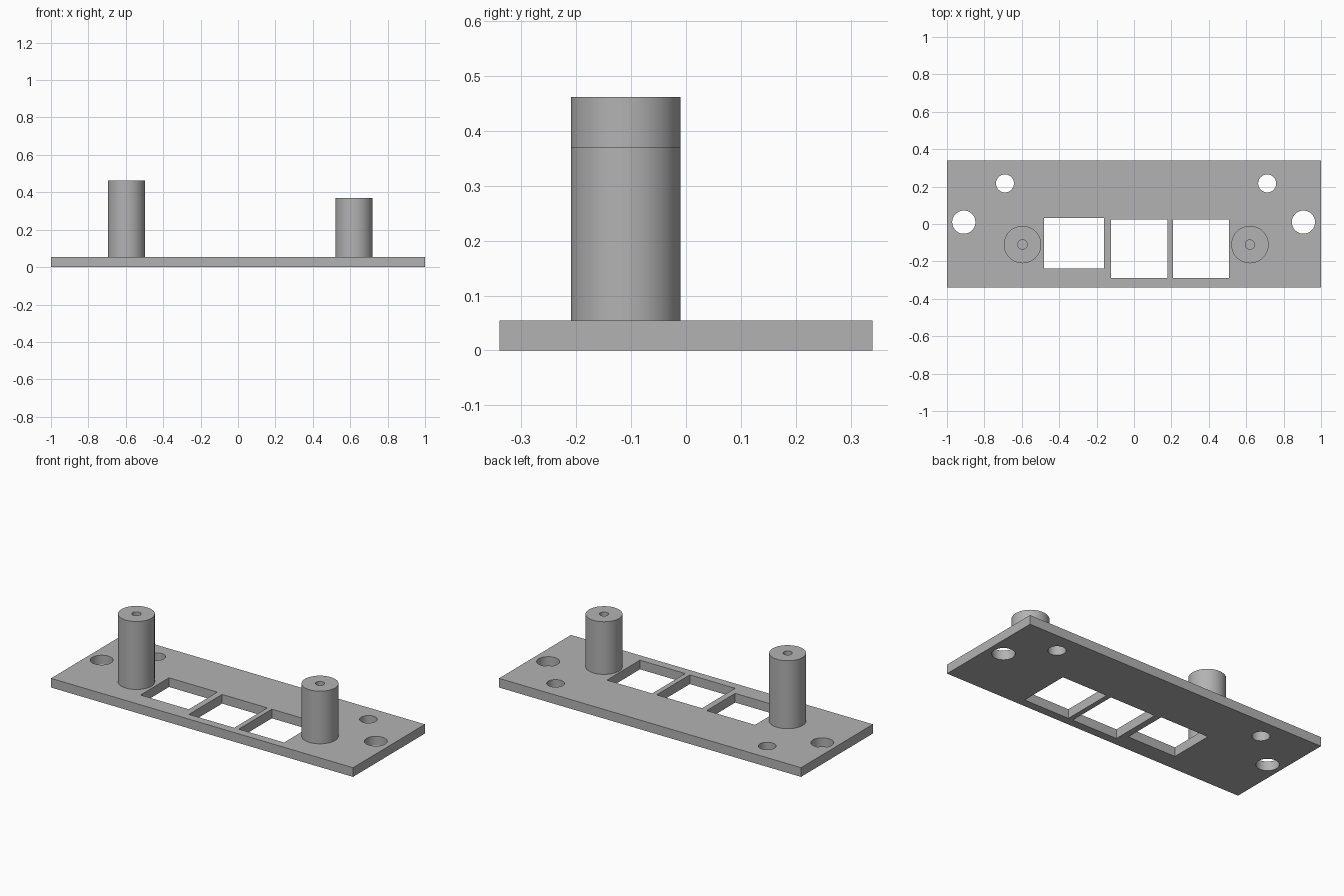
import bpy
import bmesh
import math
from mathutils import Matrix, Vector

if "Cube" in bpy.data.objects:
    bpy.data.objects.remove(bpy.data.objects["Cube"])

THICK = 0.055
SEGMENTS = 64

grey = bpy.data.materials.new("plain_grey")
grey.use_nodes = True
colour = (0.45, 0.45, 0.45, 1)
grey.diffuse_color = colour
grey.node_tree.nodes["Principled BSDF"].inputs["Base Color"].default_value = colour


def make_object(name, bm):
    mesh = bpy.data.meshes.new(name)
    bm.to_mesh(mesh)
    bm.free()
    mesh.materials.append(grey)
    obj = bpy.data.objects.new(name, mesh)
    bpy.context.collection.objects.link(obj)
    return obj


def add_box(bm, x0, x1, y0, y1, z0, z1):
    centre = Vector((x0 + x1, y0 + y1, z0 + z1)) / 2
    size = Matrix.Diagonal((x1 - x0, y1 - y0, z1 - z0, 1))
    bmesh.ops.create_cube(bm, size=1, matrix=Matrix.Translation(centre) @ size)


def add_cylinder(bm, x, y, radius, z0, z1):
    bmesh.ops.create_cone(bm, cap_ends=True, segments=SEGMENTS, radius1=radius,
                          radius2=radius, depth=z1 - z0,
                          matrix=Matrix.Translation((x, y, (z0 + z1) / 2)))


def cut(obj, cutter):
    mod = obj.modifiers.new("openings", "BOOLEAN")
    mod.operation = "DIFFERENCE"
    mod.solver = "EXACT"
    mod.object = cutter
    bpy.context.view_layer.objects.active = obj
    bpy.ops.object.modifier_apply(modifier=mod.name)
    bpy.data.objects.remove(cutter)


def smooth(obj):
    bpy.ops.object.select_all(action="DESELECT")
    obj.select_set(True)
    bpy.context.view_layer.objects.active = obj
    bpy.ops.object.shade_smooth_by_angle(angle=math.radians(30))


# Base plate with three windows and four round holes
bm = bmesh.new()
add_box(bm, -1, 1, -0.34, 0.34, 0, THICK)
plate = make_object("base_plate", bm)

bm = bmesh.new()
for x0, x1, y0, y1 in ((-0.48, -0.16, -0.237, 0.033),
                       (-0.122, 0.178, -0.29, 0.023),
                       (0.208, 0.508, -0.29, 0.023)):
    add_box(bm, x0, x1, y0, y1, -0.1, 0.2)
for x, y, radius in ((-0.69, 0.217, 0.048), (0.712, 0.217, 0.048),
                     (-0.91, 0.01, 0.062), (0.906, 0.01, 0.062)):
    add_cylinder(bm, x, y, radius, -0.1, 0.2)
cut(plate, make_object("plate_cutter", bm))
smooth(plate)

# Standoff posts with a blind pilot hole in the top
for name, x, top in (("right_post", -0.596, 0.462), ("left_post", 0.62, 0.37)):
    profile = [(0, THICK), (0.1, THICK), (0.1, top), (0.025, top),
               (0.025, THICK + 0.01), (0, THICK + 0.01)]
    bm = bmesh.new()
    verts = [bm.verts.new((r, 0, z)) for r, z in profile]
    edges = [bm.edges.new(pair) for pair in zip(verts, verts[1:])]
    bmesh.ops.spin(bm, geom=verts + edges, cent=(0, 0, 0), axis=(0, 0, 1),
                   angle=math.tau, steps=SEGMENTS)
    bmesh.ops.remove_doubles(bm, verts=bm.verts, dist=0.0001)
    bmesh.ops.recalc_face_normals(bm, faces=bm.faces)
    post = make_object(name, bm)
    post.location = (x, -0.11, 0)
    smooth(post)
